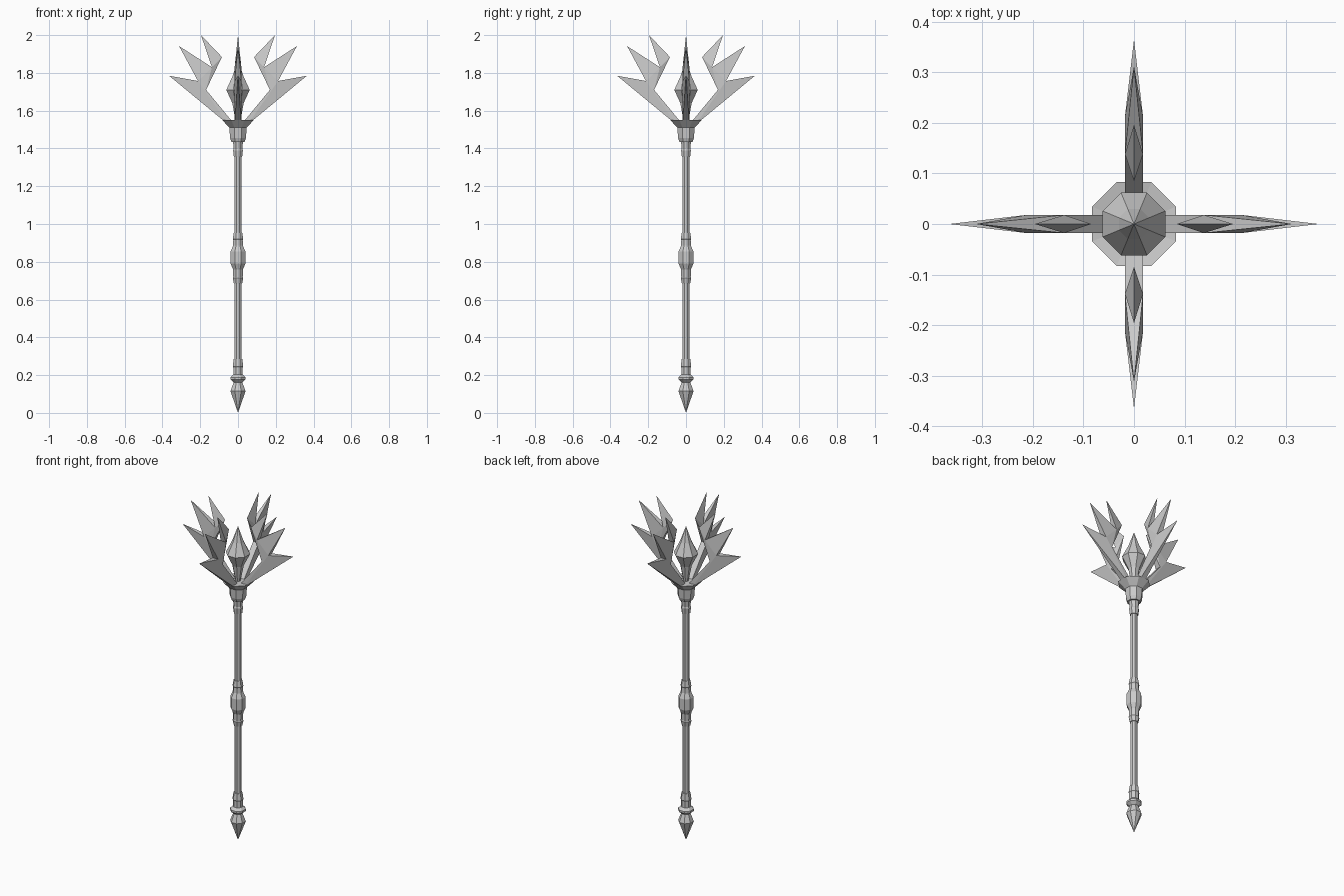
import bpy
import bmesh
from math import cos, sin, pi

if "Cube" in bpy.data.objects:
    bpy.data.objects.remove(bpy.data.objects["Cube"], do_unlink=True)

metal = bpy.data.materials.new("grey metal")
metal.use_nodes = True
GREY = (0.6, 0.6, 0.6, 1)
metal.diffuse_color = GREY
metal.node_tree.nodes["Principled BSDF"].inputs["Base Color"].default_value = GREY

SIDES = 8


def finish(name, bm):
    bmesh.ops.remove_doubles(bm, verts=bm.verts, dist=0.00001)
    bmesh.ops.recalc_face_normals(bm, faces=bm.faces)
    mesh = bpy.data.meshes.new(name)
    bm.to_mesh(mesh)
    bm.free()
    mesh.materials.append(metal)
    obj = bpy.data.objects.new(name, mesh)
    bpy.context.scene.collection.objects.link(obj)
    return obj


def turned(name, profile):
    """Octagonal solid from (flat-side radius, height) pairs, bottom to top."""
    bm = bmesh.new()
    rings = []
    for r, z in profile:
        big = r / cos(pi / SIDES)
        rings.append([bm.verts.new((big * cos((i + 0.5) * 2 * pi / SIDES),
                                    big * sin((i + 0.5) * 2 * pi / SIDES), z))
                      for i in range(SIDES)])
    for low, high in zip(rings, rings[1:]):
        for i in range(SIDES):
            j = (i + 1) % SIDES
            bm.faces.new((low[i], low[j], high[j], high[i]))
    bm.faces.new(rings[0][::-1])
    bm.faces.new(rings[-1])
    bmesh.ops.dissolve_degenerate(bm, dist=0.00001, edges=bm.edges)
    return finish(name, bm)


# Handle
turned("shaft", [(0.018, 0.16), (0.018, 1.47)])
turned("pommel_spike", [(0, 0), (0.04, 0.115), (0.022, 0.165)])
turned("pommel_disc", [(0.022, 0.16), (0.04, 0.177), (0.04, 0.188), (0.024, 0.203)])
turned("lower_ring", [(0.025, 0.2), (0.025, 0.24), (0.028, 0.245), (0.023, 0.285)])
turned("grip_ring_low", [(0.022, 0.685), (0.028, 0.715), (0.025, 0.72), (0.027, 0.76)])
turned("grip_bulb", [(0.024, 0.755), (0.039, 0.79), (0.039, 0.855), (0.024, 0.89)])
turned("grip_ring_high", [(0.027, 0.885), (0.025, 0.915), (0.028, 0.92), (0.022, 0.955)])
turned("upper_ring", [(0.022, 1.355), (0.026, 1.39), (0.023, 1.398), (0.027, 1.445)])

# Head: flared collar with a shallow dish, and the pointed crystal
turned("collar", [(0.035, 1.435), (0.042, 1.455), (0.046, 1.51), (0.083, 1.55),
                  (0.055, 1.545)])
turned("crystal", [(0.012, 1.54), (0.03, 1.64), (0.062, 1.71), (0.03, 1.78), (0, 1.87)])

# Blade outline in order: thick corners (True) and sharp tips (False)
OUTLINE = [(0.05, 1.525, True), (0.365, 1.785, False), (0.212, 1.757, True),
           (0.312, 1.942, False), (0.138, 1.83, True), (0.196, 2.0, False),
           (0.085, 1.884, False), (0.169, 1.71, True), (0.02, 1.53, True)]
# Faces of one flat side: body, outer, middle and inner prongs
SIDE_FACES = [(0, 2, 4, 7, 8), (0, 1, 2), (2, 3, 4), (4, 5, 6), (4, 6, 7)]
HALF = 0.018


def blade(name, angle):
    bm = bmesh.new()
    sides = []
    for s in (1, -1):
        sides.append([bm.verts.new((x, s * HALF * thick, z)) if s > 0 or thick
                      else sides[0][i] for i, (x, z, thick) in enumerate(OUTLINE)])
    a, b = sides
    for f in SIDE_FACES:
        bm.faces.new([a[i] for i in f])
        bm.faces.new([b[i] for i in reversed(f)])
    # Rim between both sides, narrowing to nothing at the tips
    for i in range(len(OUTLINE)):
        j = (i + 1) % len(OUTLINE)
        rim = list(dict.fromkeys((a[i], a[j], b[j], b[i])))
        if len(rim) > 2:
            bm.faces.new(rim)
    obj = finish(name, bm)
    obj.rotation_euler.z = angle


for k, where in enumerate(("left", "back", "right", "front")):
    blade(where + "_blade", k * pi / 2)
